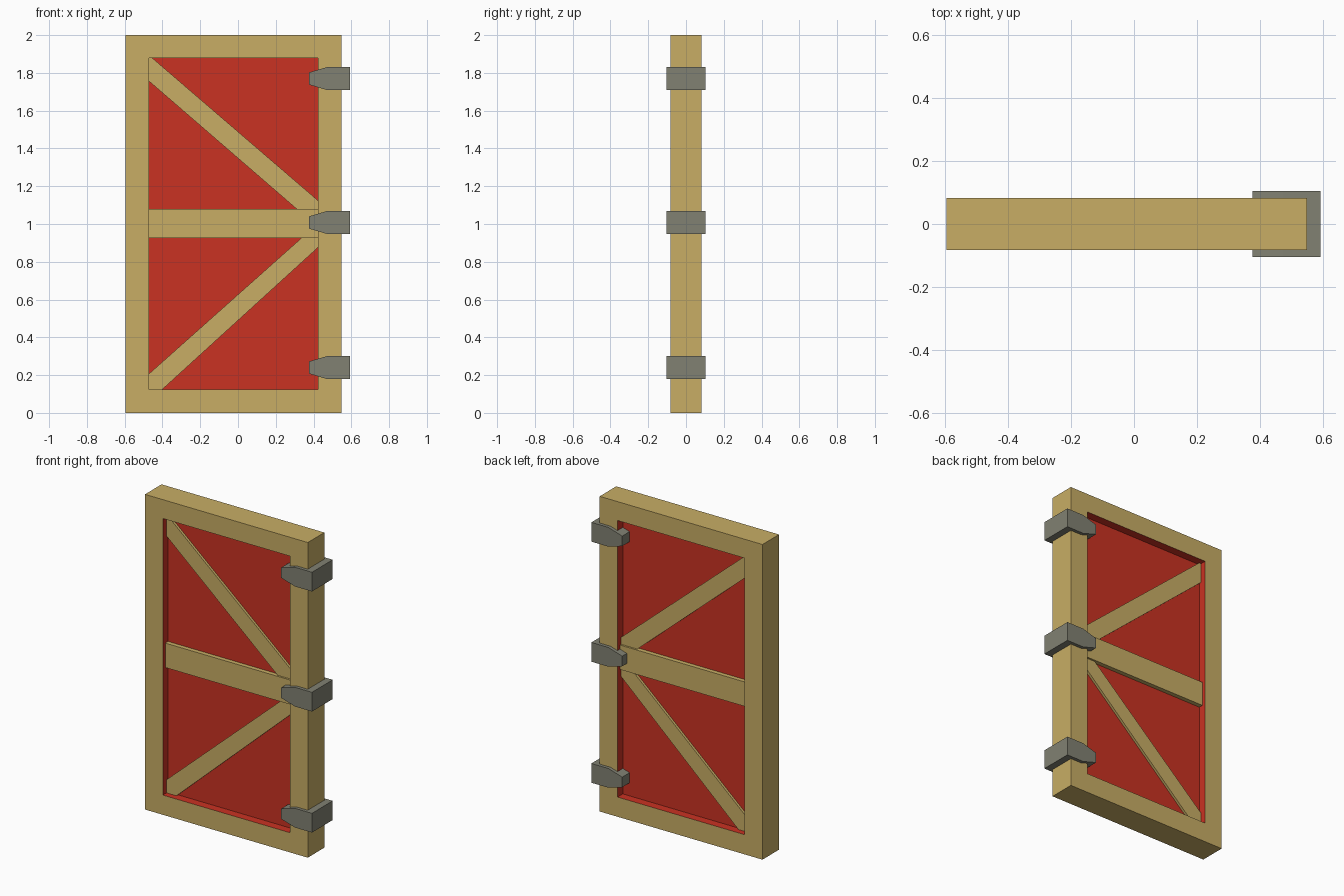
import bpy, bmesh

if "Cube" in bpy.data.objects:
    bpy.data.objects.remove(bpy.data.objects["Cube"])


def material(name, rgb):
    m = bpy.data.materials.new(name)
    m.diffuse_color = (*rgb, 1)
    m.use_nodes = True
    m.node_tree.nodes["Principled BSDF"].inputs["Base Color"].default_value = m.diffuse_color
    return m


WOOD = material("tan wood", (0.58, 0.42, 0.13))
RED = material("red paint", (0.59, 0.032, 0.016))
IRON = material("grey iron", (0.22, 0.22, 0.17))

# Frame outline and opening
X0, X1, Z0, Z1 = -0.595, 0.548, 0.0, 2.0
A0, A1, B0, B1 = -0.47, 0.423, 0.125, 1.88


def extrude(name, pts, half, mat):
    """Prism from an x/z outline, centred on y = 0."""
    bm = bmesh.new()
    face = bm.faces.new([bm.verts.new((x, -half, z)) for x, z in pts])
    ext = bmesh.ops.extrude_face_region(bm, geom=[face])
    verts = [g for g in ext["geom"] if isinstance(g, bmesh.types.BMVert)]
    bmesh.ops.translate(bm, verts=verts, vec=(0, 2 * half, 0))
    return finish(name, bm, [mat])


def finish(name, bm, mats):
    bmesh.ops.recalc_face_normals(bm, faces=bm.faces)
    me = bpy.data.meshes.new(name)
    bm.to_mesh(me)
    bm.free()
    for m in mats:
        me.materials.append(m)
    ob = bpy.data.objects.new(name, me)
    bpy.context.collection.objects.link(ob)
    return ob


def rect(x0, x1, z0, z1):
    return [(x0, z0), (x1, z0), (x1, z1), (x0, z1)]


# Door frame: four-sided ring with red painted inner walls
bm = bmesh.new()
H = 0.083
rings = [[bm.verts.new((x, y, z)) for x, z in r]
         for r, y in ((rect(X0, X1, Z0, Z1), -H), (rect(A0, A1, B0, B1), -H),
                      (rect(A0, A1, B0, B1), H), (rect(X0, X1, Z0, Z1), H))]
for k in range(4):
    a, b = rings[k], rings[(k + 1) % 4]
    for i in range(4):
        j = (i + 1) % 4
        f = bm.faces.new((a[i], a[j], b[j], b[i]))
        f.material_index = 1 if k == 1 else 0
finish("door_frame", bm, [WOOD, RED])

# Recessed panel, cross rail and diagonal braces
extrude("door_panel", rect(A0, A1, B0, B1), 0.03, RED)
extrude("cross_rail", rect(A0, A1, 0.925, 1.08), 0.058, WOOD)
extrude("upper_brace", [(A0, 1.755), (0.31, 1.08), (A1, 1.08), (A1, 1.125),
                        (-0.455, B1), (A0, B1)], 0.046, WOOD)
extrude("lower_brace", [(A0, B0), (-0.40, B0), (A1, 0.875), (A1, 0.925),
                        (0.335, 0.925), (A0, 0.208)], 0.046, WOOD)

# Hinges wrapping the right post, with tapered tips
for name, z in (("lower", 0.24), ("middle", 1.008), ("upper", 1.77)):
    extrude(name + "_hinge", [(0.375, z - 0.032), (0.472, z - 0.061),
                              (0.592, z - 0.061), (0.592, z + 0.061),
                              (0.472, z + 0.061), (0.375, z + 0.032)], 0.104, IRON)
